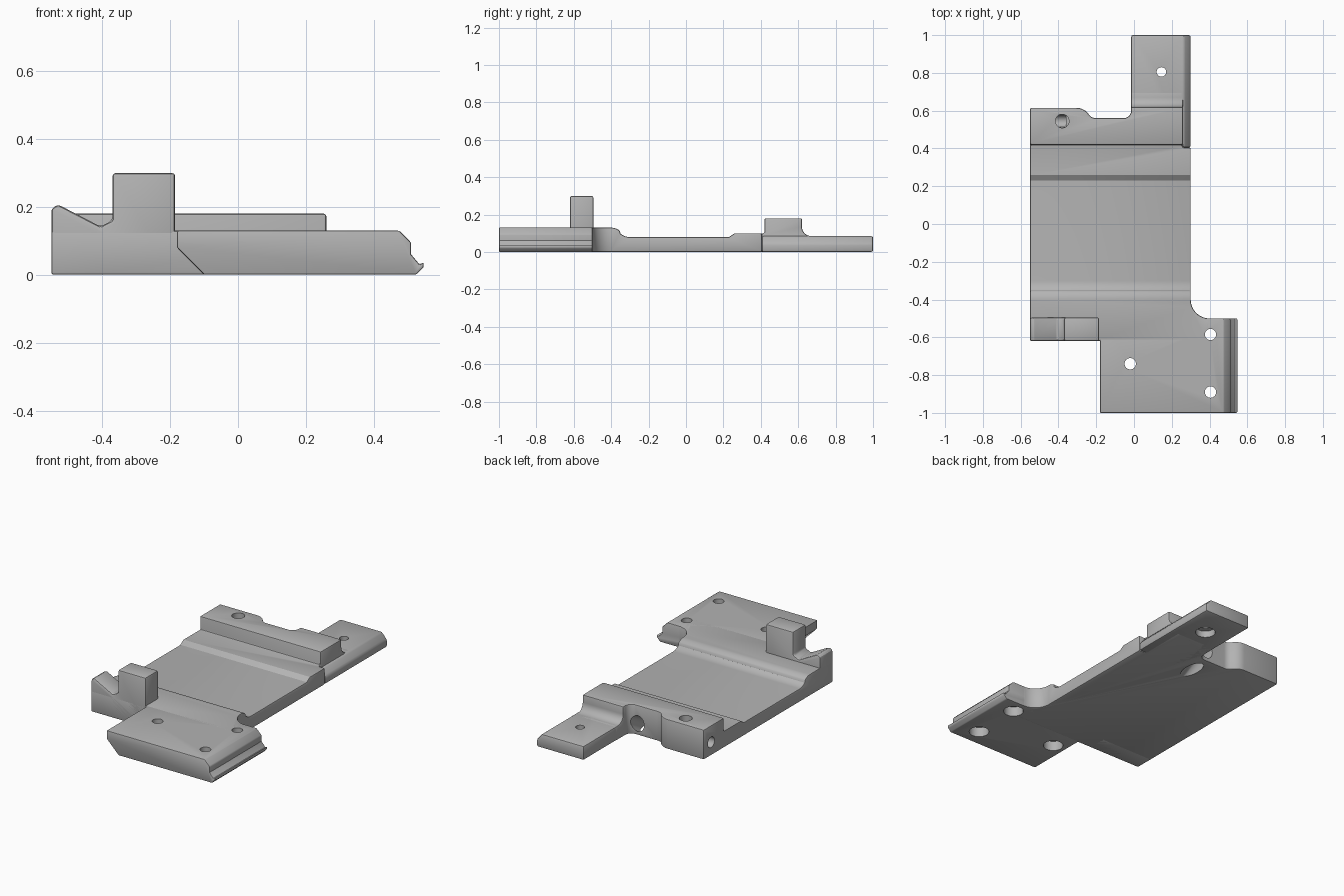
import bpy, bmesh, math
from mathutils import Vector

cube = bpy.data.objects.get("Cube")
if cube:
    bpy.data.objects.remove(cube, do_unlink=True)

GREY = (0.45, 0.45, 0.45, 1)
metal = bpy.data.materials.new("plain grey")
metal.use_nodes = True
metal.diffuse_color = GREY
metal.node_tree.nodes["Principled BSDF"].inputs["Base Color"].default_value = GREY


def add_object(name, bm):
    bmesh.ops.recalc_face_normals(bm, faces=bm.faces)
    mesh = bpy.data.meshes.new(name)
    bm.to_mesh(mesh)
    bm.free()
    mesh.materials.append(metal)
    obj = bpy.data.objects.new(name, mesh)
    bpy.context.collection.objects.link(obj)
    return obj


def prism(name, outline, axis, start, end):
    """Extrude a 2D outline along an axis."""
    place = {"x": lambda p: (start, p[0], p[1]),
             "y": lambda p: (p[0], start, p[1]),
             "z": lambda p: (p[0], p[1], start)}[axis]
    bm = bmesh.new()
    face = bm.faces.new([bm.verts.new(place(p)) for p in outline])
    side = bmesh.ops.extrude_face_region(bm, geom=[face])["geom"]
    move = Vector([end - start if a == axis else 0 for a in "xyz"])
    bmesh.ops.translate(bm, verts=[g for g in side if isinstance(g, bmesh.types.BMVert)], vec=move)
    return add_object(name, bm)


def arc(cx, cy, r, a0, a1, ry=None, steps=8):
    """Points along an elliptical arc, angles in degrees."""
    angles = [math.radians(a0 + (a1 - a0) * i / steps) for i in range(steps + 1)]
    return [(cx + r * math.cos(a), cy + (ry or r) * math.sin(a)) for a in angles]


def rod(name, start, end, r):
    """Cylinder between two points, used for drilling."""
    a, b = Vector(start), Vector(end)
    bm = bmesh.new()
    bmesh.ops.create_cone(bm, cap_ends=True, segments=32, radius1=r, radius2=r, depth=(b - a).length)
    turn = Vector((0, 0, 1)).rotation_difference(b - a)
    for v in bm.verts:
        v.co = turn @ v.co + (a + b) / 2
    obj = add_object(name, bm)
    obj.hide_render = True
    return obj


def boolean(obj, other, operation):
    mod = obj.modifiers.new(operation.lower(), "BOOLEAN")
    mod.object, mod.operation, mod.solver = other, operation, "EXACT"


def chamfer(obj, width=0.01):
    mod = obj.modifiers.new("chamfer", "BEVEL")
    mod.width, mod.segments = width, 2
    mod.limit_method, mod.angle_limit = "ANGLE", math.radians(40)


def finish(obj):
    """Bake the modifiers and smooth the curved faces."""
    graph = bpy.context.evaluated_depsgraph_get()
    mesh = bpy.data.meshes.new_from_object(obj.evaluated_get(graph))
    obj.modifiers.clear()
    obj.data = mesh
    bpy.ops.object.select_all(action="DESELECT")
    obj.select_set(True)
    bpy.context.view_layer.objects.active = obj
    bpy.ops.object.shade_smooth_by_angle(angle=math.radians(30))


# Main bed: side profile limited by the plan outline
side_profile = ([(-0.62, 0), (-0.62, 0.13)]
                + arc(-0.40, 0.08, 0.06, 90, 40, 0.05)
                + arc(-0.30, 0.13, 0.065, 220, 270, 0.05)
                + [(0.23, 0.08), (0.26, 0.1), (0.42, 0.1), (0.42, 0.18), (0.62, 0.18)]
                + arc(0.67, 0.135, 0.05, 180, 270)
                + [(0.70, 0.085), (0.70, 0)])
plan = ([(-0.55, -0.62), (0.40, -0.62), (0.40, -0.50)]
        + arc(0.40, -0.40, 0.10, 265, 180)
        + [(0.30, 0.405), (0.26, 0.405), (0.26, 0.70), (-0.015, 0.70)]
        + arc(-0.055, 0.60, 0.04, 0, -90)
        + arc(-0.20, 0.61, 0.05, 270, 225)
        + arc(-0.305, 0.535, 0.08, 35, 90)
        + [(-0.55, 0.615)])
bed = prism("bed", side_profile, "x", -0.6, 0.5)
limit = prism("plan_limit", plan, "z", -0.1, 0.5)
limit.hide_render = True
boolean(bed, limit, "INTERSECT")
chamfer(bed, 0.008)

# Front plate with a stepped right edge and an undercut left edge
plate = prism("front_plate", [(-0.10, 0), (-0.18, 0.08), (-0.18, 0.13), (0.475, 0.13),
                              (0.51, 0.095), (0.51, 0.06), (0.535, 0.03), (0.547, 0.037),
                              (0.547, 0.022), (0.525, 0)], "y", -1, -0.5)
chamfer(plate, 0.008)

# Notched hook and upright stop at the front right corner
hook = prism("notched_stop", [(-0.55, 0), (-0.55, 0.195), (-0.53, 0.207), (-0.405, 0.142),
                              (-0.37, 0.16), (-0.37, 0.3), (-0.185, 0.3), (-0.185, 0)],
             "y", -0.62, -0.495)
chamfer(hook)

# Rear tab with a sloped left edge
tab = prism("rear_tab", [(-0.015, 0), (-0.015, 0.085), (0.265, 0.085), (0.30, 0.045), (0.30, 0)],
            "y", 0.405, 1)
chamfer(tab)

# Drilled holes: through holes with wide seats underneath
drills = []
for x, y, r, seat in [(0.405, -0.585, 0.03, 0.06), (0.405, -0.89, 0.03, 0.06),
                      (-0.02, -0.74, 0.03, 0.06), (0.145, 0.805, 0.025, 0.04)]:
    target = tab if y > 0 else plate
    drills.append((rod("drill", (x, y, -0.1), (x, y, 0.4), r), [target, bed]))
    drills.append((rod("seat_drill", (x, y, -0.1), (x, y, seat), 0.056), [target, bed]))
# Blind holes in the rear block and the slanted hole down to the underside
drills.append((rod("top_drill", (-0.38, 0.545, 0.08), (-0.38, 0.545, 0.3), 0.036), [bed]))
drills.append((rod("side_drill", (-0.7, 0.545, 0.08), (-0.36, 0.545, 0.08), 0.032), [bed]))
drills.append((rod("slanted_drill", (-0.07, 0.30, -0.07), (-0.07, 0.69, 0.14), 0.042), [bed]))
for drill, targets in drills:
    for target in targets:
        boolean(target, drill, "DIFFERENCE")

bpy.context.view_layer.update()
for part in (bed, plate, hook, tab):
    finish(part)
for helper in [limit] + [d for d, _ in drills]:
    bpy.data.objects.remove(helper, do_unlink=True)
